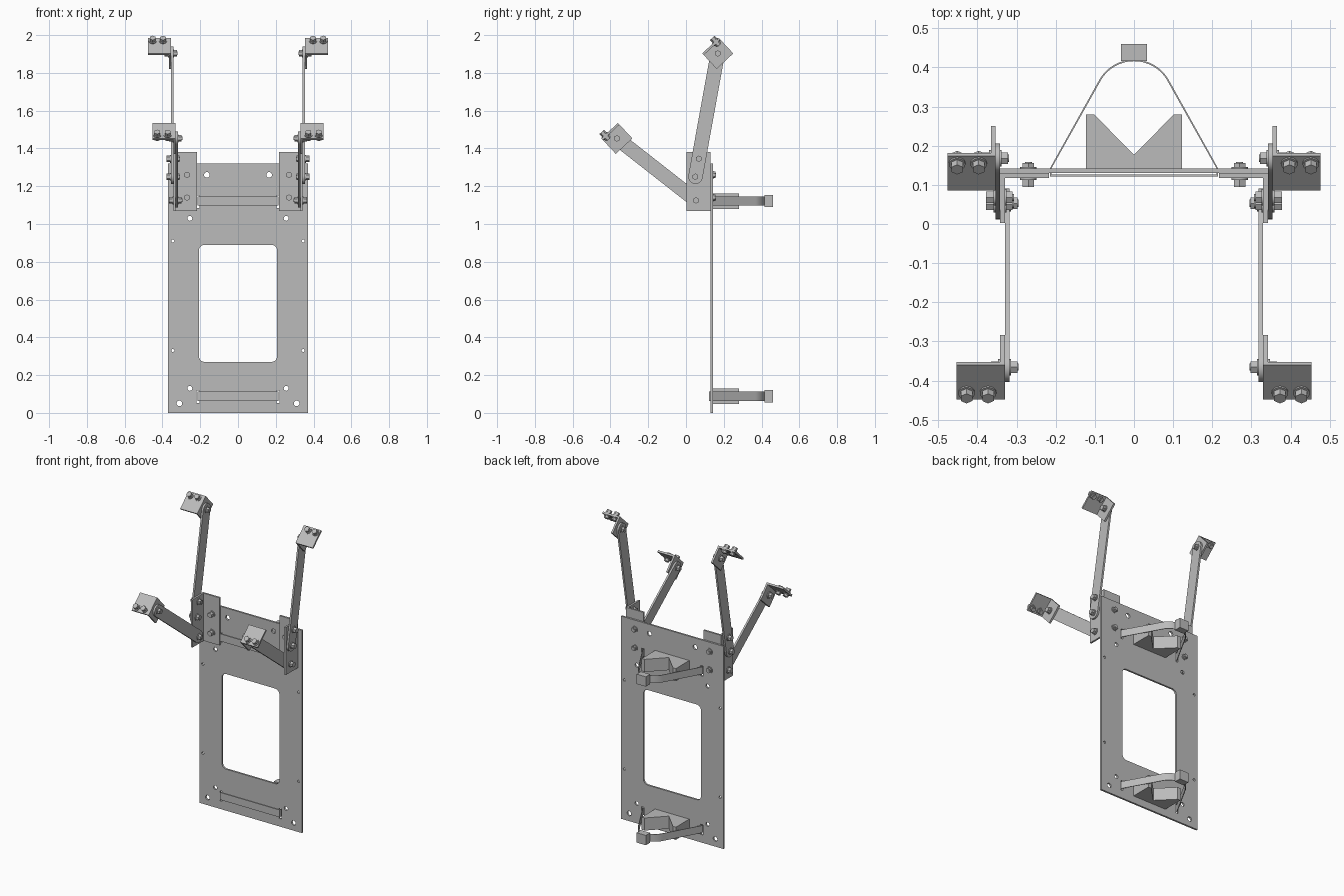
import bpy, bmesh
from math import sin, cos, pi, radians, atan2, hypot
from mathutils import Matrix, Vector

if "Cube" in bpy.data.objects:
    bpy.data.objects.remove(bpy.data.objects["Cube"])

steel = bpy.data.materials.new("plain grey steel")
steel.use_nodes = True
GREY = (0.5, 0.5, 0.5, 1)
steel.diffuse_color = GREY
steel.node_tree.nodes["Principled BSDF"].inputs["Base Color"].default_value = GREY

X, Y, Z = Vector((1, 0, 0)), Vector((0, 1, 0)), Vector((0, 0, 1))


def frame(origin, a, b):
    """Matrix whose local x and y run along a and b."""
    m = Matrix((a, b, a.cross(b))).transposed().to_4x4()
    m.translation = Vector(origin)
    return m


def finish(name, bm, mirror):
    bmesh.ops.remove_doubles(bm, verts=bm.verts, dist=0.0002)
    bmesh.ops.recalc_face_normals(bm, faces=bm.faces)
    mesh = bpy.data.meshes.new(name)
    bm.to_mesh(mesh)
    bm.free()
    mesh.materials.append(steel)
    for p in mesh.polygons:
        p.use_smooth = True
    mesh.set_sharp_from_angle(angle=radians(28))
    obj = bpy.data.objects.new(name, mesh)
    bpy.context.collection.objects.link(obj)
    if mirror:
        obj.modifiers.new("Mirror", "MIRROR")
    return obj


def slab(name, loops, thickness, matrix, mirror=False):
    """Sheet cut from an outline with holes, centred on the frame's plane."""
    curve = bpy.data.curves.new(name, "CURVE")
    curve.dimensions, curve.fill_mode = "2D", "BOTH"
    curve.extrude = thickness / 2
    for pts in loops:
        s = curve.splines.new("POLY")
        s.points.add(len(pts) - 1)
        for sp, (u, v) in zip(s.points, pts):
            sp.co = (u, v, 0, 1)
        s.use_cyclic_u = True
    tmp = bpy.data.objects.new("outline", curve)
    bpy.context.collection.objects.link(tmp)
    bpy.context.view_layer.update()
    mesh = bpy.data.meshes.new_from_object(
        tmp.evaluated_get(bpy.context.evaluated_depsgraph_get()))
    bpy.data.objects.remove(tmp)
    bm = bmesh.new()
    bm.from_mesh(mesh)
    bpy.data.meshes.remove(mesh)
    bm.transform(matrix)
    return finish(name, bm, mirror)


def arc(cx, cy, r, a0, a1, n):
    return [(cx + r * cos(a0 + (a1 - a0) * i / n), cy + r * sin(a0 + (a1 - a0) * i / n))
            for i in range(n + 1)]


def circle(cx, cy, r):
    return arc(cx, cy, r, 0, 2 * pi, 20)[:-1]


def box(x0, y0, x1, y1):
    return [(x0, y0), (x1, y0), (x1, y1), (x0, y1)]


def rounded(x0, y0, x1, y1, r):
    corners = [(x1 - r, y1 - r), (x0 + r, y1 - r), (x0 + r, y0 + r), (x1 - r, y0 + r)]
    return [p for i, (cx, cy) in enumerate(corners)
            for p in arc(cx, cy, r, i * pi / 2, (i + 1) * pi / 2, 6)]


def bolts(name, places, axis, grip, nut=0.02):
    """Hex bolts: head on the +axis side of each place, nut a grip length below."""
    rot = axis.to_track_quat("Z", "Y").to_matrix().to_4x4()
    bm = bmesh.new()
    # sides, radius, bottom, top along the axis
    stack = [(24, 0.021, 0, 0.005), (6, 0.017, 0.005, 0.024), (24, 0.009, -grip - nut - 0.003, 0),
             (24, 0.021, -grip - 0.004, -grip), (6, 0.017, -grip - nut, -grip - 0.004)]
    for place in places:
        for sides, r, lo, hi in stack:
            bmesh.ops.create_cone(
                bm, cap_ends=True, segments=sides, radius1=r, radius2=r, depth=hi - lo,
                matrix=Matrix.Translation(place) @ rot @ Matrix.Translation((0, 0, (lo + hi) / 2)))
    return finish(name, bm, True)


T = 0.012                      # sheet thickness
FRONT, FLAT = frame((0, 0.136, 0), X, Z), Matrix.Identity(4)

# Back plate with window, strap slots and drilled holes
plate = [box(-0.37, 0, 0.37, 1.32), rounded(-0.207, 0.27, 0.207, 0.89, 0.03)]
for s in (-1, 1):
    plate += [circle(s * x, z, r) for x, z, r in
              [(0.31, 0.05, 0.015), (0.255, 0.13, 0.013), (0.345, 0.33, 0.008),
               (0.345, 0.91, 0.008), (0.255, 1.03, 0.013), (0.165, 1.26, 0.015)]]
    plate += [box(s * 0.213 - 0.008, z - 0.033, s * 0.213 + 0.008, z + 0.033)
              for z in (0.085, 1.118)]
slab("back_plate", plate, T, FRONT)

# Cradle, strap and buckle, one set low and one set high
HALF = 0.004
tilt = atan2(0.463, 0.886)


def strap_loop(grow):
    return ([(0.211 + grow, 0.126 - grow), (0.211 + grow, 0.142)]
            + arc(0, 0.318, 0.098 + grow, tilt, pi - tilt, 28)
            + [(-0.211 - grow, 0.142), (-0.211 - grow, 0.126 - grow)])


cradle = [(-0.123, 0.142), (0.123, 0.142), (0.123, 0.28), (0.102, 0.28),
          (0, 0.177), (-0.102, 0.28), (-0.123, 0.28)]
for label, z in (("lower", 0.088), ("upper", 1.121)):
    lift = Matrix.Translation((0, 0, z))
    slab(label + "_cradle", [cradle], 0.082, lift)
    slab(label + "_strap", [strap_loop(HALF), strap_loop(0)], 0.048, lift)
    slab(label + "_buckle", [box(-0.033, 0.416, 0.033, 0.46)], 0.064, lift)

# Angle brackets joining the arms to the plate
angle = [(0.217, 0.118), (0.33, 0.118), (0.33, 0.003), (0.342, 0.003),
         (0.342, 0.13), (0.217, 0.13)]
slab("angle_brackets", [angle], 0.31, Matrix.Translation((0, 0, 1.225)), True)
bolts("plate_bolts", [(0.27, 0.118, z) for z in (1.14, 1.26)], -Y, 0.024, 0.014)


def arm(name, start, end, x):
    """Flat bar with rounded ends in the side plane."""
    dy, dz = end[0] - start[0], end[1] - start[1]
    a, r = atan2(dz, dy), 0.038
    outline = (arc(*end, r, a - pi / 2, a + pi / 2, 14)
               + arc(*start, r, a + pi / 2, a + 3 * pi / 2, 14))
    slab(name, [outline], T, frame((x, 0, 0), Y, Z), True)


def end_bracket(label, centre, x, shift):
    """Tilted angle at an arm's tip, with its pad facing forward and up."""
    a = radians(43)
    u, n = Vector((0, cos(a), sin(a))), Vector((0, -sin(a), cos(a)))
    c = Vector((x, *centre))
    profile = [(0, -0.056), (T, -0.056), (T, 0.056 - T), (0.123, 0.056 - T),
               (0.123, 0.056), (0, 0.056)]
    slab(label + "_end_brackets", [profile], 0.12, frame(c, X, n), True)
    bolts(label + "_pad_bolts",
          [c + n * 0.056 + u * shift + X * d for d in (0.043, 0.098)], n, T, 0.016)
    bolts(label + "_tip_bolts", [c + X * T], X, 2 * T)


# Upper arms outside the angle brackets, lower arms inside them
UPPER_TIP, LOWER_TIP = (0.168, 1.903), (-0.366, 1.453)
UPPER_PIVOT, LOWER_PIVOT = (0.05, 1.25), (0.053, 1.125)
arm("upper_arms", UPPER_PIVOT, UPPER_TIP, 0.348)
arm("lower_arms", LOWER_PIVOT, LOWER_TIP, 0.324)
end_bracket("upper", UPPER_TIP, 0.354, 0.035)
end_bracket("lower", LOWER_TIP, 0.330, -0.035)
bolts("upper_pivot_bolts", [(0.354, *UPPER_PIVOT), (0.354, 0.068, 1.345)], X, 2 * T)
bolts("lower_pivot_bolts", [(0.342, *LOWER_PIVOT)], X, 2 * T)
